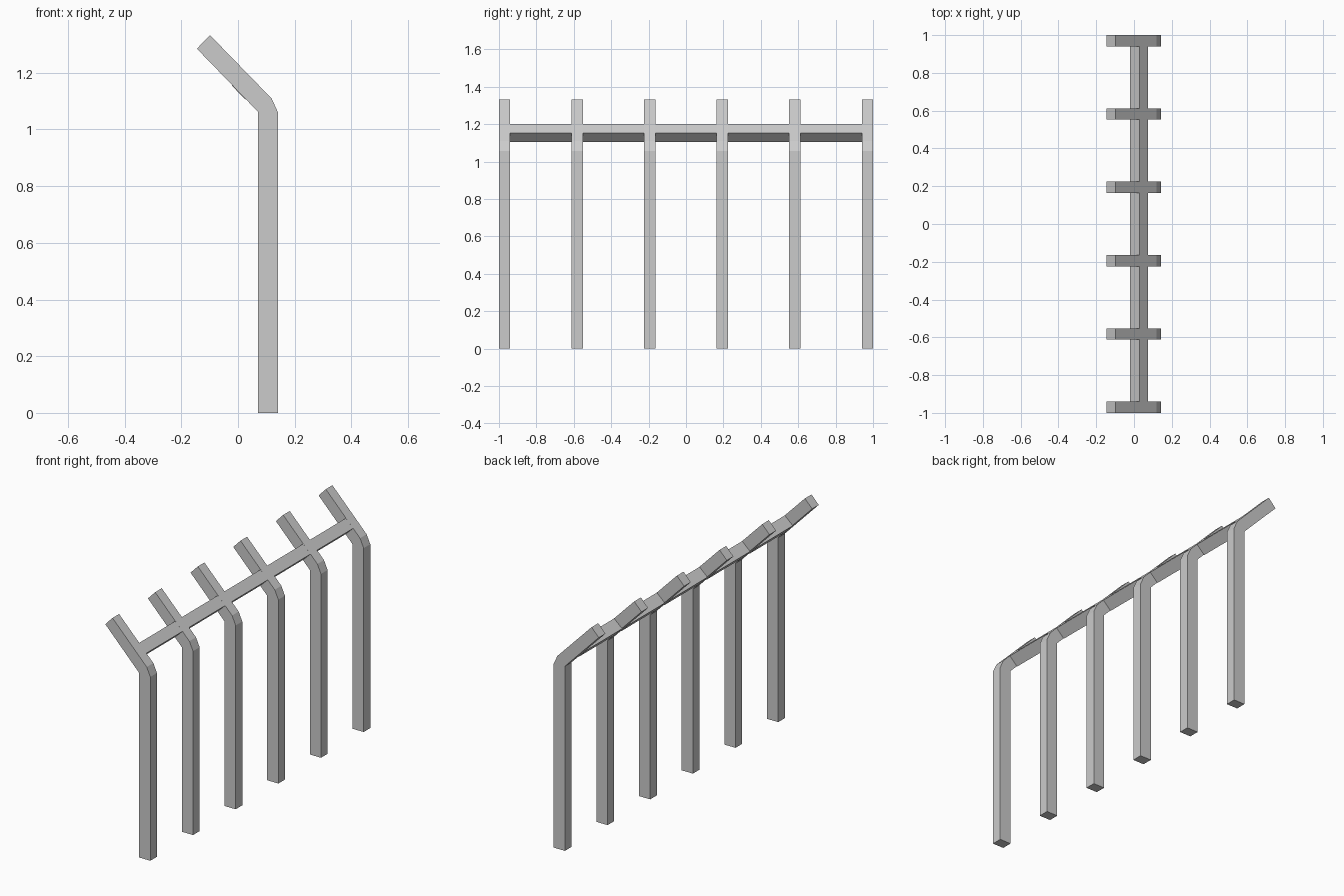
import bpy
import bmesh

cube = bpy.data.objects.get("Cube")
if cube:
    bpy.data.objects.remove(cube, do_unlink=True)

POSTS = 6
THICK = 0.06
PITCH = (2 - THICK) / (POSTS - 1)

grey = bpy.data.materials.new("plain_grey")
grey.use_nodes = True
colour = (0.6, 0.6, 0.6, 1)
grey.diffuse_color = colour
grey.node_tree.nodes["Principled BSDF"].inputs["Base Color"].default_value = colour


def extrude_profile(name, profile, y, length):
    """Extrude an (x, z) outline along +y, starting at y."""
    bm = bmesh.new()
    face = bm.faces.new([bm.verts.new((x, y, z)) for x, z in profile])
    new = bmesh.ops.extrude_face_region(bm, geom=[face])["geom"]
    verts = [g for g in new if isinstance(g, bmesh.types.BMVert)]
    bmesh.ops.translate(bm, vec=(0, length, 0), verts=verts)
    bmesh.ops.recalc_face_normals(bm, faces=bm.faces)
    mesh = bpy.data.meshes.new(name)
    bm.to_mesh(mesh)
    bm.free()
    mesh.materials.append(grey)
    obj = bpy.data.objects.new(name, mesh)
    bpy.context.collection.objects.link(obj)
    return obj


# Bent post and square rail, flush with the sloping arm
post_outline = [(0.071, 0), (0.142, 0), (0.142, 1.058), (0.119, 1.109),
                (-0.099, 1.333), (-0.145, 1.285), (0.071, 1.062)]
rail_outline = [(0.029, 1.201), (0.075, 1.154), (0.025, 1.106), (-0.022, 1.155)]

for i in range(POSTS):
    y = -1 + i * PITCH
    extrude_profile(f"bent_post_{i + 1}", post_outline, y, THICK)
    # Rail section up to the next post
    if i < POSTS - 1:
        extrude_profile(f"rail_section_{i + 1}", rail_outline, y + THICK, PITCH - THICK)
